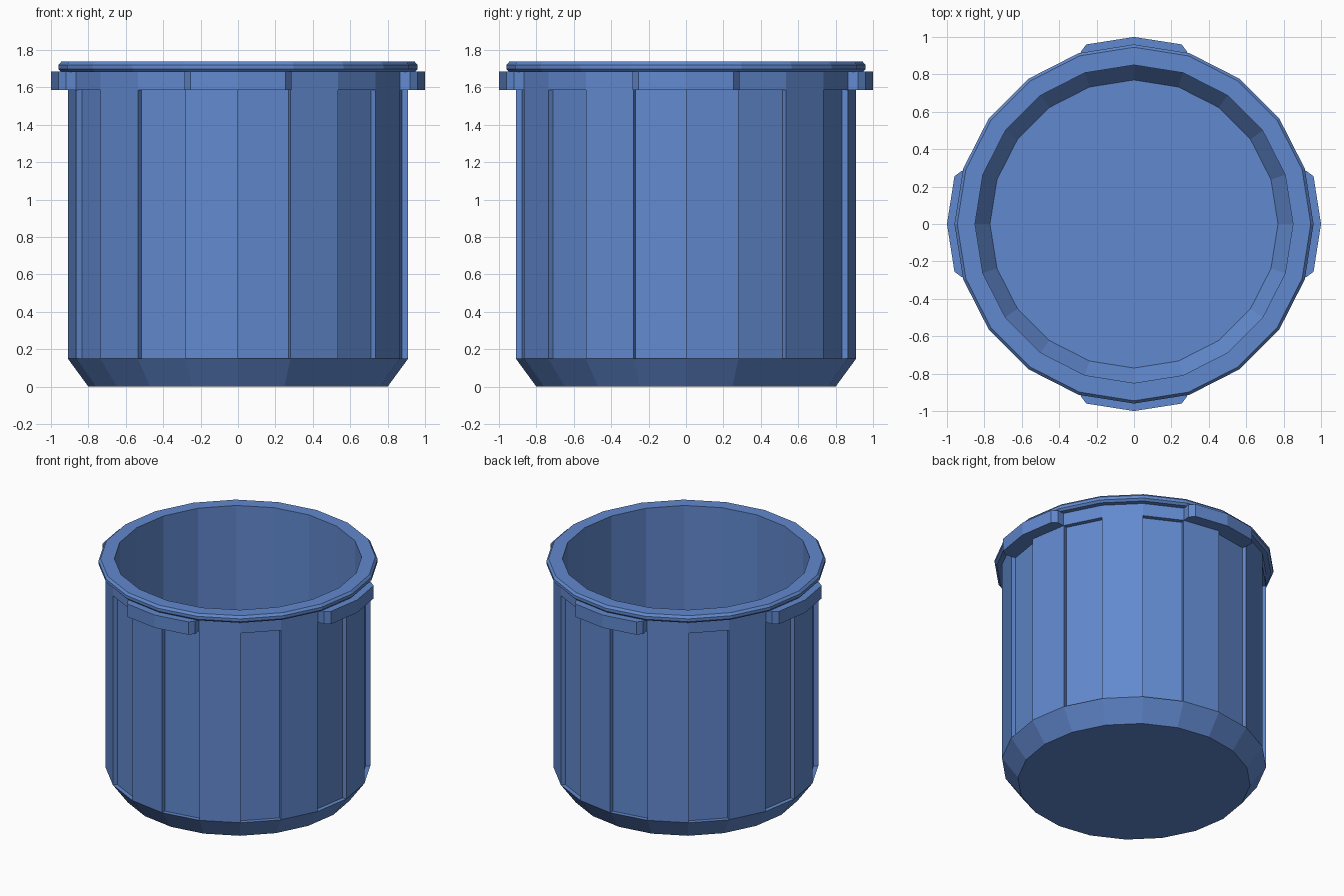
import bpy, bmesh, math

if "Cube" in bpy.data.objects:
    bpy.data.objects.remove(bpy.data.objects["Cube"])

SIDES = 20
STEP = math.tau / SIDES

mat = bpy.data.materials.new("blue")
mat.diffuse_color = (0.12, 0.25, 0.62, 1)
mat.use_nodes = True
mat.node_tree.nodes["Principled BSDF"].inputs["Base Color"].default_value = mat.diffuse_color


def finish(name, bm):
    bmesh.ops.recalc_face_normals(bm, faces=bm.faces[:])
    mesh = bpy.data.meshes.new(name)
    bm.to_mesh(mesh)
    bm.free()
    mesh.materials.append(mat)
    ob = bpy.data.objects.new(name, mesh)
    bpy.context.collection.objects.link(ob)
    return ob


def lathe(bm, profile, closed):
    """Spin (radius, z) points; returns the face bands in profile order."""
    rings = [[bm.verts.new((r * math.cos(i * STEP), r * math.sin(i * STEP), z))
              for i in range(SIDES)] for r, z in profile]
    pairs = list(zip(rings, rings[1:]))
    if closed:
        pairs.append((rings[-1], rings[0]))
    else:
        bm.faces.new(rings[0][::-1])
        bm.faces.new(rings[-1])
    return [[bm.faces.new((a[i], a[(i + 1) % SIDES], b[(i + 1) % SIDES], b[i]))
             for i in range(SIDES)] for a, b in pairs]


# Hollow vessel: chamfered base, wall, top band, inner wall and floor
bm = bmesh.new()
bands = lathe(bm, [(0.80, 0), (0.91, 0.15), (0.91, 1.587), (0.91, 1.70),
                   (0.85, 1.70), (0.85, 0.17), (0.77, 0.06)], False)
# Every other wall facet is sunk to make the recessed panels
sunk = bmesh.ops.extrude_discrete_faces(bm, faces=bands[1][1::2])["faces"]
for f in sunk:
    for v in f.verts:
        v.co.x *= 0.878 / 0.91
        v.co.y *= 0.878 / 0.91
finish("vessel", bm)

# Rim ring with bevelled outer edge
bm = bmesh.new()
lathe(bm, [(0.85, 1.683), (0.945, 1.683), (0.96, 1.698), (0.96, 1.72),
           (0.945, 1.737), (0.85, 1.737)], True)
finish("rim", bm)

# Four lugs under the rim
half = [(0.255, 0.96), (0.285, 0.92), (0.277, 0.853)]
outline = [(0, 1.0)] + half + [(0, 0.89)] + [(-x, y) for x, y in reversed(half)]
for k in range(4):
    bm = bmesh.new()
    base = bm.faces.new([bm.verts.new((x, y, 1.587)) for x, y in outline])
    top = bmesh.ops.extrude_face_region(bm, geom=[base], use_keep_orig=True)["geom"]
    for v in top:
        if isinstance(v, bmesh.types.BMVert):
            v.co.z = 1.684
    finish(f"lug_{k + 1}", bm).rotation_euler.z = k * math.pi / 2
